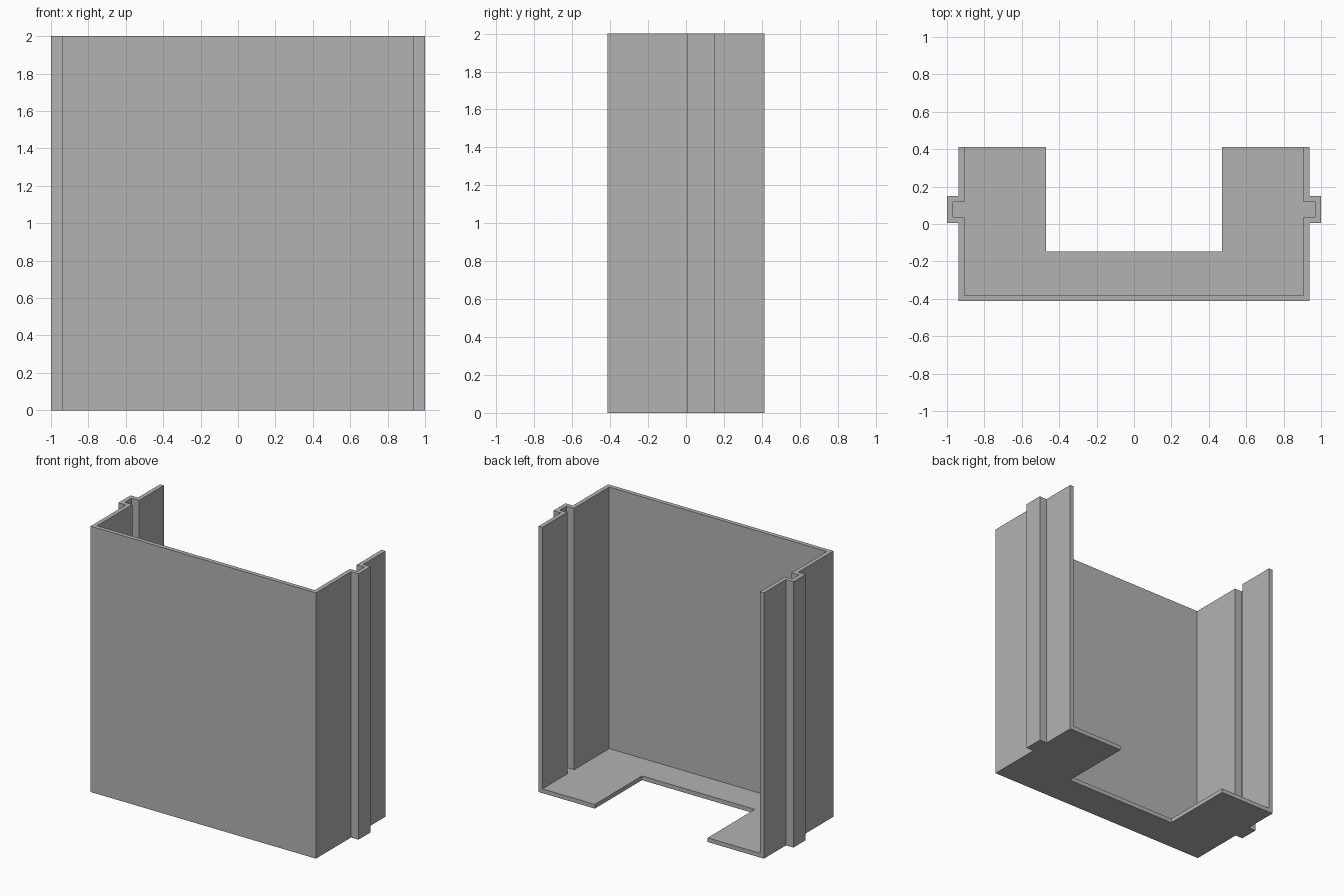
import bpy
import bmesh

cube = bpy.data.objects.get("Cube")
if cube:
    bpy.data.objects.remove(cube, do_unlink=True)

HEIGHT = 2.0
WALL = 0.032          # sheet thickness
SIDE = 0.938          # outer face of the side walls
RIB = 1.0             # outer face of the side ribs
BACK = 0.413          # half depth
RIB_Y = (0.005, 0.15)  # outer rib extent in depth
NOTCH_X, NOTCH_Y = 0.47, -0.148

grey = bpy.data.materials.new("plain grey")
grey.use_nodes = True
colour = (0.45, 0.45, 0.45, 1)
grey.diffuse_color = colour
grey.node_tree.nodes["Principled BSDF"].inputs["Base Color"].default_value = colour


def mirrored(half):
    """Complete a left-half path with its mirror image."""
    return half + [(-x, y) for x, y in reversed(half)]


def extrude_profile(name, points, height):
    bm = bmesh.new()
    face = bm.faces.new([bm.verts.new((x, y, 0)) for x, y in points])
    top = bmesh.ops.extrude_face_region(bm, geom=[face])["geom"]
    bmesh.ops.translate(bm, vec=(0, 0, height),
                        verts=[v for v in top if isinstance(v, bmesh.types.BMVert)])
    bmesh.ops.recalc_face_normals(bm, faces=bm.faces)
    mesh = bpy.data.meshes.new(name)
    bm.to_mesh(mesh)
    bm.free()
    mesh.materials.append(grey)
    obj = bpy.data.objects.new(name, mesh)
    bpy.context.collection.objects.link(obj)
    return obj


def side_path(inset):
    """Left side from back to front, with its rib, moved inward by inset."""
    side, rib = SIDE - inset, RIB - inset
    near, far = RIB_Y[0] + inset, RIB_Y[1] - inset
    return [(side, BACK), (side, far), (rib, far), (rib, near),
            (side, near), (side, -BACK + inset)]


outer = mirrored(side_path(0))
inner = mirrored(side_path(WALL))

# Folded wall: front panel and both ribbed sides
extrude_profile("ribbed_wall", outer + inner[::-1], HEIGHT)

# Floor plate inside the wall, with a wide notch open to the back
notch = mirrored([(-NOTCH_X, BACK), (-NOTCH_X, NOTCH_Y)])
extrude_profile("notched_floor", inner + notch, WALL)
